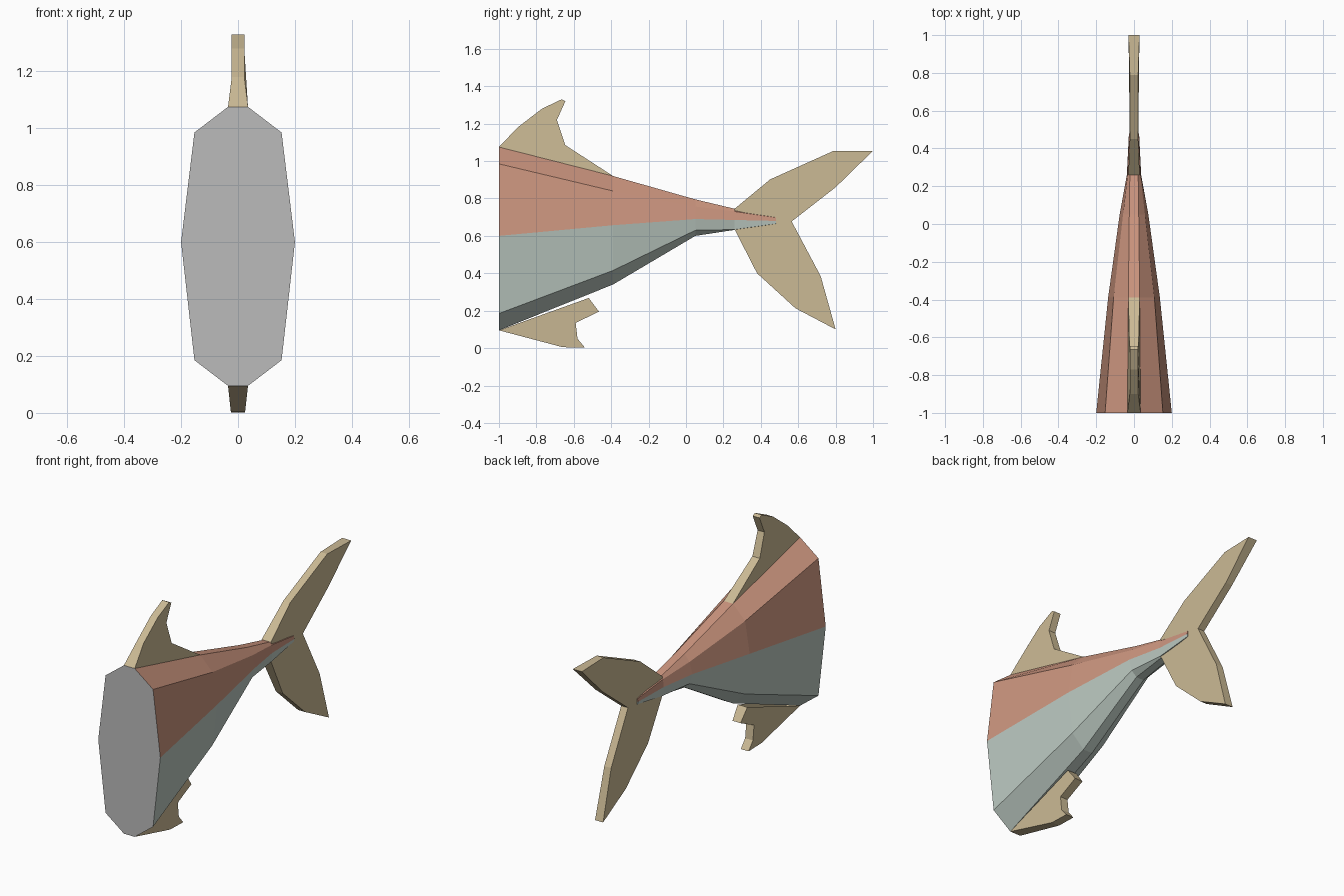
import bpy

if "Cube" in bpy.data.objects:
    bpy.data.objects.remove(bpy.data.objects["Cube"])


def material(name, color):
    m = bpy.data.materials.new(name)
    m.diffuse_color = (*color, 1)
    m.use_nodes = True
    m.node_tree.nodes["Principled BSDF"].inputs["Base Color"].default_value = m.diffuse_color
    return m


red = material("upper_red", (0.60, 0.30, 0.21))
green = material("belly_green", (0.50, 0.58, 0.53))
tan = material("fin_tan", (0.60, 0.49, 0.30))
grey = material("cut_grey", (0.5, 0.5, 0.5))


def make(name, verts, faces, mats, slots=None):
    me = bpy.data.meshes.new(name)
    me.from_pydata(verts, [], faces)
    for m in mats:
        me.materials.append(m)
    for p, s in zip(me.polygons, slots or [0] * len(faces)):
        p.material_index = s
    ob = bpy.data.objects.new(name, me)
    bpy.context.collection.objects.link(ob)
    return ob


# Body: ten-sided rings; y, (ridge, shoulder, side half-widths), five heights from top to bottom
rings = [
    (-1.00, (.035, .153, .200), (1.075, .985, .600, .185, .095)),
    (-0.39, (.030, .108, .137), (.920, .840, .657, .415, .340)),
    (0.05, (.025, .058, .076), (.795, .757, .690, .630, .600)),
    (0.26, (.022, .034, .038), (.745, .730, .685, .634, .632)),
    (0.48, (.010, .024, .027), (.702, .698, .680, .665, .662)),
]
verts = []
for y, (a, b, c), zs in rings:
    half = list(zip((a, b, c, b, a), zs))
    verts += [(x, y, z) for x, z in half] + [(-x, y, z) for x, z in reversed(half)]
faces, slots = [tuple(range(10))], [2]
for r in range(len(rings) - 1):
    for i in range(10):
        j = (i + 1) % 10
        faces.append((r * 10 + j, r * 10 + i, r * 10 + 10 + i, r * 10 + 10 + j))
        slots.append(1 if 2 <= i <= 6 else 0)
# Tail end cap, upper and lower halves
faces += [(49, 48, 47, 42, 41, 40), (47, 46, 45, 44, 43, 42)]
slots += [0, 1]
make("body", verts, faces, [red, green, grey], slots)


# Fins: side outline of (y, z, half-thickness), clockwise seen from +x; rim left open at the base
def fin(name, outline, open_base=True):
    n = len(outline)
    v = [(w, y, z) for y, z, w in outline] + [(-w, y, z) for y, z, w in outline]
    f = [tuple(reversed(range(n))), tuple(range(n, 2 * n))]
    for i in range(n - 1 if open_base else n):
        j = (i + 1) % n
        f.append((i, j, n + j, n + i))
    make(name, v, f, [tan])


fin("dorsal_fin", [
    (-1.0, 1.075, .035), (-.9, 1.18, .022), (-.77, 1.28, .022), (-.665, 1.33, .022),
    (-.645, 1.32, .022), (-.69, 1.22, .022), (-.645, 1.085, .024), (-.39, .92, .030)])

fin("belly_fin", [
    (-.52, .268, .031), (-.465, .195, .026), (-.59, .135, .025), (-.58, .05, .025),
    (-.54, .002, .025), (-.66, .005, .025), (-1.0, .095, .035)])

fin("tail_fin", [
    (.26, .745, .030), (.45, .902, .022), (.79, 1.055, .022), (1.0, 1.055, .029),
    (.80, .86, .022), (.565, .677, .022), (.72, .385, .022), (.80, .10, .026),
    (.585, .213, .022), (.38, .40, .022), (.26, .634, .030)])
